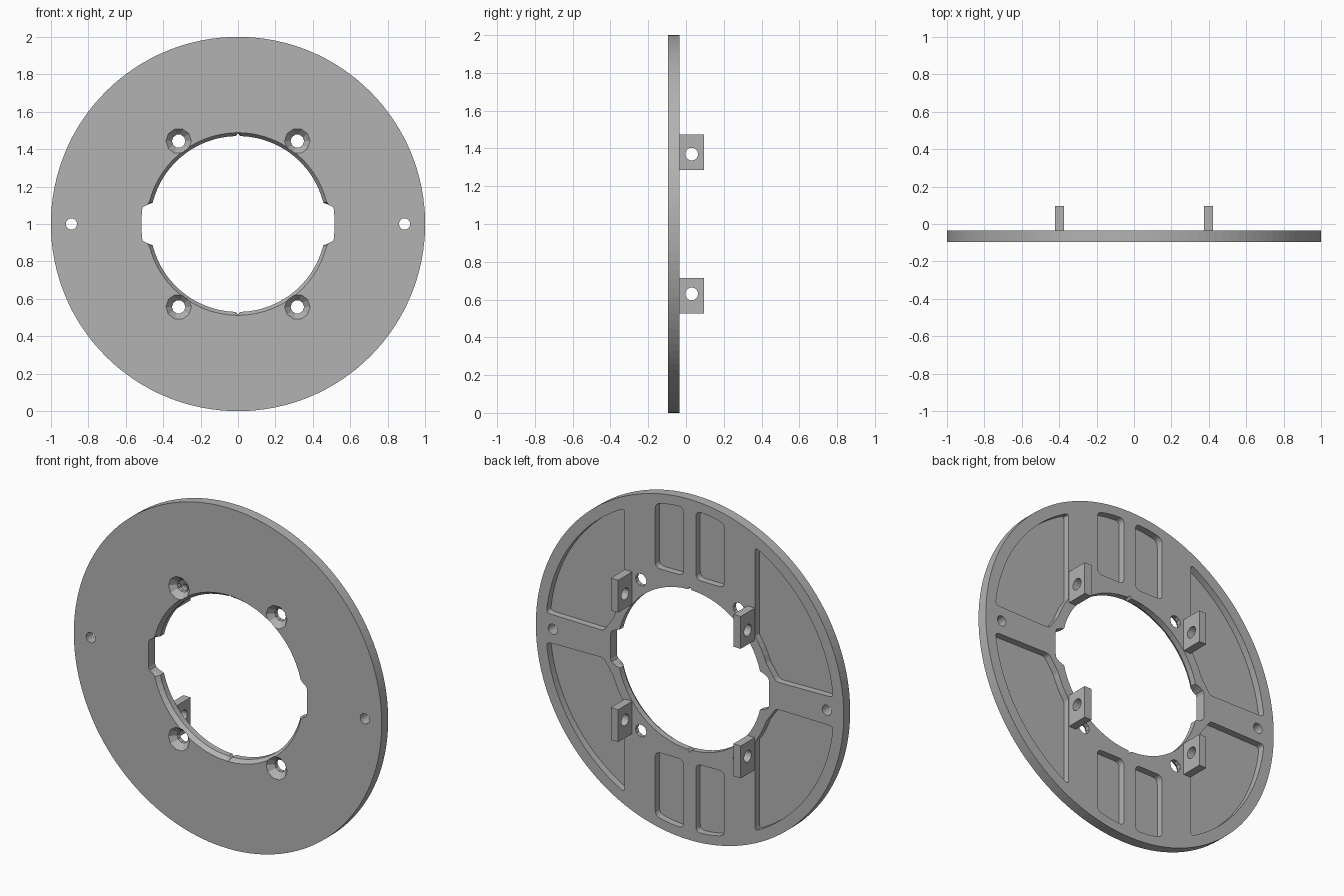
import bpy, bmesh, math
from math import sin, cos, radians, sqrt

if "Cube" in bpy.data.objects:
    bpy.data.objects.remove(bpy.data.objects["Cube"])

FRONT, BACK, CZ = -0.095, -0.035, 1.0      # plate faces and centre height

grey = bpy.data.materials.new("plain grey")
grey.diffuse_color = (0.45, 0.45, 0.45, 1)
grey.use_nodes = True
grey.node_tree.nodes["Principled BSDF"].inputs["Base Color"].default_value = grey.diffuse_color


def loft(bm, rings):
    """Closed solid through (y, [(x, z)...]) rings, z measured from the centre."""
    rows = [[bm.verts.new((x, y, z + CZ)) for x, z in pts] for y, pts in rings]
    n = len(rows[0])
    for a, b in zip(rows, rows[1:]):
        for i in range(n):
            j = (i + 1) % n
            bm.faces.new((a[i], a[j], b[j], b[i]))
    bm.faces.new(rows[0])
    bm.faces.new(rows[-1])


def circle(r, n, cx=0, cz=0):
    return [(cx + r * cos(2 * math.pi * i / n), cz + r * sin(2 * math.pi * i / n))
            for i in range(n)]


def arc(r, a0, a1, n):
    return [(r * cos(a0 + (a1 - a0) * i / n), r * sin(a0 + (a1 - a0) * i / n))
            for i in range(n + 1)]


def rounded(pts, radii, n=4):
    """Round each corner of a polygon with a quadratic curve."""
    out = []
    for i, (p, r) in enumerate(zip(pts, radii)):
        if r == 0:
            out.append(p)
            continue
        ends = []
        for q in (pts[i - 1], pts[(i + 1) % len(pts)]):
            d = math.dist(p, q)
            t = min(r / d, 0.45)
            ends.append((p[0] + (q[0] - p[0]) * t, p[1] + (q[1] - p[1]) * t))
        for k in range(n + 1):
            t = k / n
            out.append(tuple((1 - t) ** 2 * ends[0][c] + 2 * t * (1 - t) * p[c]
                             + t * t * ends[1][c] for c in (0, 1)))
    return out


def finish(bm, name):
    bmesh.ops.recalc_face_normals(bm, faces=bm.faces)
    me = bpy.data.meshes.new(name)
    bm.to_mesh(me)
    bm.free()
    me.materials.append(grey)
    ob = bpy.data.objects.new(name, me)
    bpy.context.collection.objects.link(ob)
    return ob


def cut(ob, cutters):
    for c in cutters:
        m = ob.modifiers.new("cut", 'BOOLEAN')
        m.operation, m.solver, m.object = 'DIFFERENCE', 'EXACT', c
    deps = bpy.context.evaluated_depsgraph_get()
    me = bpy.data.meshes.new_from_object(ob.evaluated_get(deps))
    ob.modifiers.clear()
    ob.data = me
    for c in cutters:
        bpy.data.objects.remove(c)


# Round plate
bm = bmesh.new()
loft(bm, [(FRONT, circle(1, 128)), (BACK, circle(1, 128))])
plate = finish(bm, "round_plate")


# Centre opening: bevelled lip, side notches, small V nicks at top and bottom
def opening(lip):
    quarter = [(0.515, 0), (0.514, 0.075), (0.508, 0.09), (0.487, 0.102)]
    quarter += arc(lip, radians(14), radians(88.5), 15)
    quarter.append((0, max(lip, 0.485)))
    half = quarter + [(-x, z) for x, z in quarter[-2::-1]]
    return half + [(x, -z) for x, z in half[-2:0:-1]]


bm = bmesh.new()
loft(bm, [(FRONT - 0.02, opening(0.488)), (FRONT, opening(0.488)),
          (-0.07, opening(0.47)), (BACK + 0.02, opening(0.47))])
hole_cutter = finish(bm, "opening_cutter")

# Screw holes, countersunk holes and back pockets
bm = bmesh.new()
OUT = 0.935
pocket_arc = arc(OUT, math.asin(0.085 / OUT), math.acos(0.424 / OUT), 20)
inner_arc = arc(0.525, math.acos(0.424 / 0.525), radians(19), 4)
big = rounded(pocket_arc + inner_arc + [(0.56, 0.08)],
              [0.03] + [0] * 19 + [0.03] + [0] * 5 + [0.02])
slot_top = [(x, sqrt(0.945 ** 2 - x * x)) for x in (0.225, 0.13, 0.04)]
slot = rounded([(0.04, 0.54), (0.225, 0.54)] + slot_top, [0.035, 0.035, 0.035, 0, 0.035])
for sx in (-1, 1):
    loft(bm, [(y, circle(0.03, 16, sx * 0.89)) for y in (FRONT - 0.02, BACK + 0.02)])
    for sz in (-1, 1):
        c = (10, sx * 0.317, sz * 0.443)
        loft(bm, [(FRONT - 0.01, circle(0.068, *c)), (FRONT, circle(0.068, *c)),
                  (-0.06, circle(0.036, *c)), (BACK + 0.02, circle(0.036, *c))])
        for shape in (big, slot):
            pts = [(x * sx, z * sz) for x, z in shape]
            loft(bm, [(BACK - 0.04, pts), (BACK + 0.02, pts)])
detail_cutter = finish(bm, "detail_cutter")
cut(plate, [hole_cutter, detail_cutter])

# Four drilled mounting tabs on the back
for sx, side in ((-1, "left"), (1, "right")):
    for sz, level in ((-1, "lower"), (1, "upper")):
        bm = bmesh.new()
        z0, z1 = sorted((sz * 0.285, sz * 0.475))
        x0, x1 = sorted((sx * 0.374, sx * 0.422))
        rect = [(x0, z0), (x1, z0), (x1, z1), (x0, z1)]
        loft(bm, [(BACK - 0.005, rect), (0.095, rect)])
        tab = finish(bm, f"{level}_{side}_tab")
        bm = bmesh.new()
        rows = [[bm.verts.new((x, 0.03 + a, CZ + sz * 0.37 + b)) for a, b in circle(0.034, 16)]
                for x in (x0 - 0.05, x1 + 0.05)]
        for i in range(16):
            j = (i + 1) % 16
            bm.faces.new((rows[0][i], rows[0][j], rows[1][j], rows[1][i]))
        bm.faces.new(rows[0])
        bm.faces.new(rows[1])
        cut(tab, [finish(bm, "tab_cutter")])
